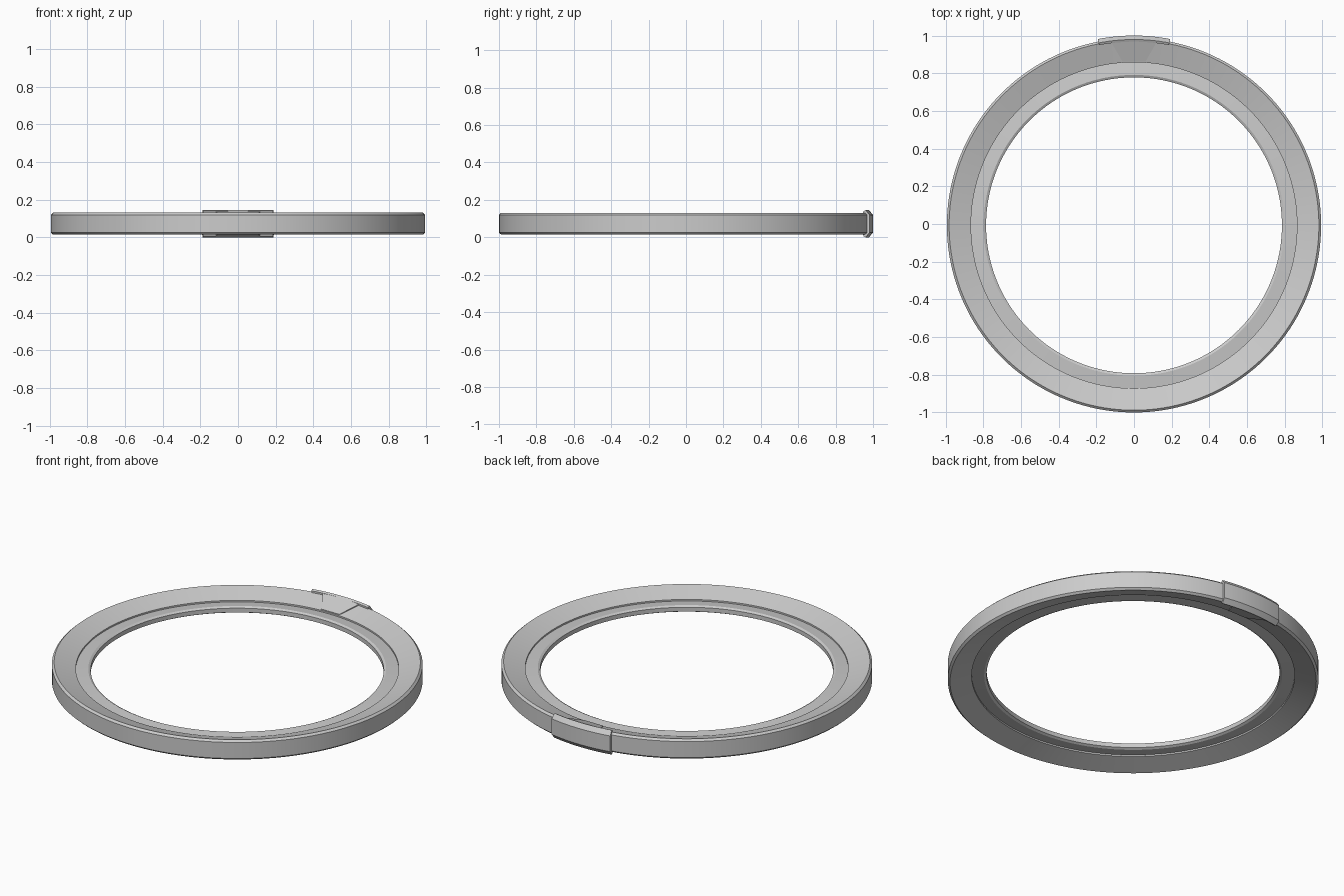
import bpy, bmesh, math

if "Cube" in bpy.data.objects:
    bpy.data.objects.remove(bpy.data.objects["Cube"])

CY = -0.007      # ring centre, shifted so the clip fits the bounds
ZM = 0.0725      # mid-height; every profile is symmetric about it


def finish(bm, name, smooth=30):
    bmesh.ops.remove_doubles(bm, verts=bm.verts, dist=1e-5)
    bmesh.ops.recalc_face_normals(bm, faces=bm.faces)
    mesh = bpy.data.meshes.new(name)
    bm.to_mesh(mesh)
    bm.free()
    mesh.shade_smooth()
    mesh.set_sharp_from_angle(angle=math.radians(smooth))
    obj = bpy.data.objects.new(name, mesh)
    obj.location = (0, CY, 0)
    bpy.context.collection.objects.link(obj)
    return obj


def sweep(name, half, a0, a1, steps):
    """Sweep the upper half-profile (r, z), mirrored about mid-height, around z."""
    profile = half + [(r, 2 * ZM - z) for r, z in reversed(half)]
    closed = abs(a1 - a0 - 2 * math.pi) < 1e-6
    bm = bmesh.new()
    loops = []
    for i in range(steps if closed else steps + 1):
        a = a0 + (a1 - a0) * i / steps
        loops.append([bm.verts.new((r * math.cos(a), r * math.sin(a), z)) for r, z in profile])
    n = len(profile)
    for i in range(steps):
        p, q = loops[i], loops[(i + 1) % len(loops)]
        for j in range(n):
            k = (j + 1) % n
            bm.faces.new((p[j], p[k], q[k], q[j]))
    if not closed:
        bm.faces.new(loops[0])
        bm.faces.new(loops[-1])
    return finish(bm, name, 15)


# Main ring: chamfered rim, dished face, small step, thin inner band
sweep("ring", [(0.993, 0.12), (0.981, 0.131), (0.865, 0.094), (0.865, 0.085),
               (0.798, 0.092), (0.785, 0.085)], 0, 2 * math.pi, 160)

# Clip wrapped over the outer rim at the back
w = math.asin(0.19 / 0.998)
sweep("rim_clip", [(1.007, 0.119), (0.986, 0.145), (0.974, 0.139), (0.974, 0.12)],
      math.pi / 2 - w, math.pi / 2 + w, 16)

# Tapered tongues on the upper and lower faces
bm = bmesh.new()
for s in (1, -1):
    def corner(x, y, z):
        return bm.verts.new((x, y, ZM + s * (z - ZM)))
    plan = [(-0.125, 0.98, 0.1415), (0.125, 0.98, 0.1415),
            (0.06, 0.868, 0.099), (-0.06, 0.868, 0.099)]
    top = [corner(*p) for p in plan]
    low = [corner(x, y, z - 0.02) for x, y, z in plan]
    bm.faces.new(top)
    bm.faces.new(low)
    for i in range(4):
        j = (i + 1) % 4
        bm.faces.new((top[i], top[j], low[j], low[i]))
finish(bm, "clip_tongues")
